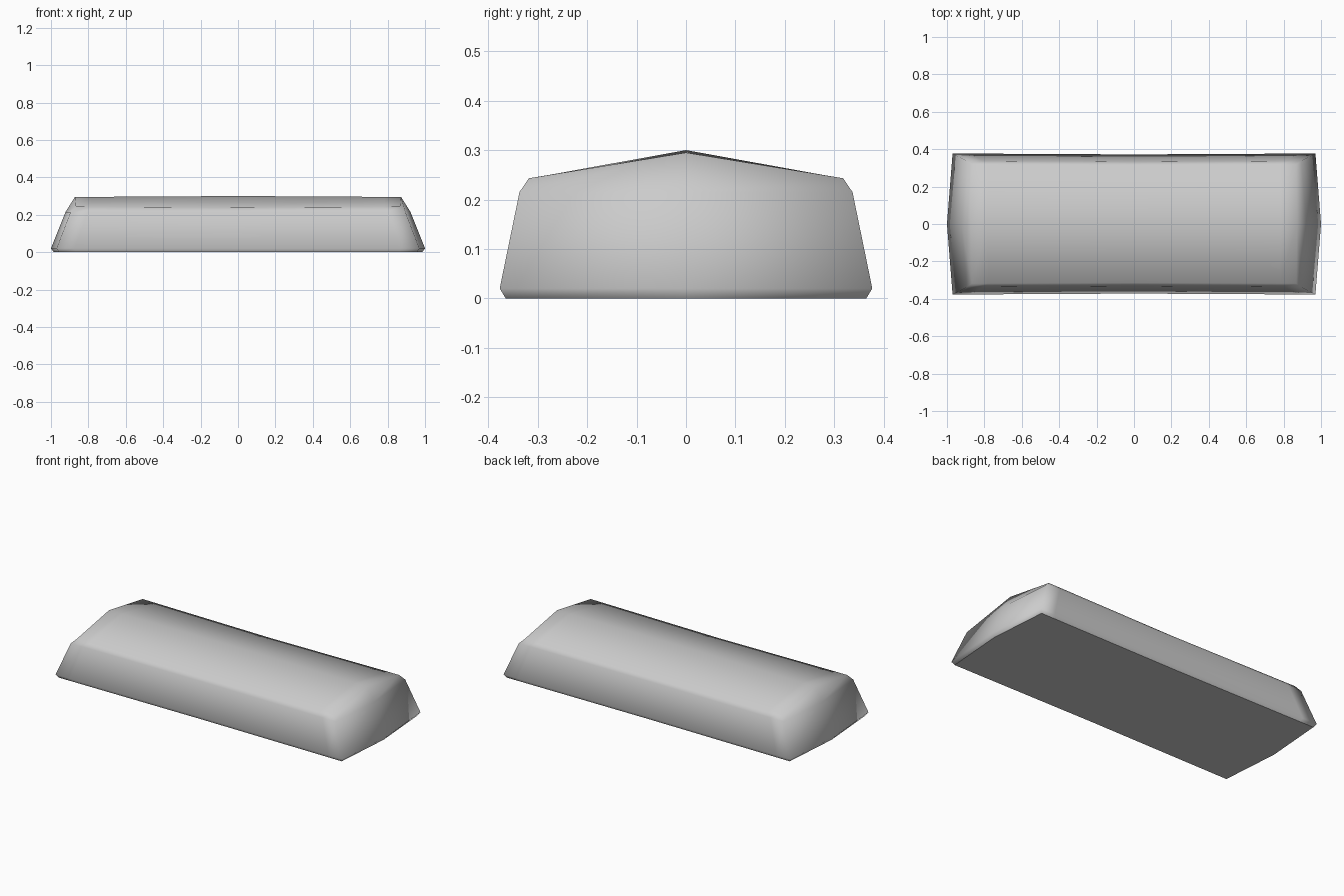
import bpy, bmesh

if "Cube" in bpy.data.objects:
    bpy.data.objects.remove(bpy.data.objects["Cube"])

# Each level: corner x, end-middle x, corner y, mid-side y, z
LEVELS = [
    (0.957, 0.985, 0.365, 0.360, 0.0),
    (0.970, 1.000, 0.377, 0.372, 0.02),
    (0.895, 0.922, 0.337, 0.332, 0.215),
    (0.867, 0.872, 0.318, 0.314, 0.243),
]
COLS = [-1, -0.9, 0, 0.9, 1]   # stations along the length


def point(level, u, v, top=False):
    cx, mx, cy, my, z = level
    x = u * (cx if v else mx)
    y = v * (my + (cy - my) * abs(u))
    if top:  # ridged top, slightly saddle shaped
        z = 0.238 + 0.005 * abs(u) if v else 0.30 - 0.005 * abs(u)
    return x, y, z


# Perimeter order, counter-clockwise seen from above
loop = [(u, -1) for u in COLS] + [(1, 0)] + [(u, 1) for u in reversed(COLS)] + [(-1, 0)]

bm = bmesh.new()
rings = []
for i, lv in enumerate(LEVELS):
    rings.append({k: bm.verts.new(point(lv, *k, top=(i == 3))) for k in loop})

# Sloping side walls and bevels
for a, b in zip(rings, rings[1:]):
    for p, q in zip(loop, loop[1:] + loop[:1]):
        bm.faces.new((a[p], a[q], b[q], b[p]))

# Ridged top
top = rings[-1]
for u in COLS[1:-1]:
    top[(u, 0)] = bm.verts.new(point(LEVELS[-1], u, 0, True))
for u0, u1 in zip(COLS, COLS[1:]):
    for v in (-1, 0):
        bm.faces.new((top[(u0, v)], top[(u1, v)], top[(u1, v + 1)], top[(u0, v + 1)]))

for f in bm.faces:
    f.smooth = True

# Flat underside
base = bm.faces.new([rings[0][k] for k in reversed(loop)])
base.smooth = False
for e in base.edges:
    e.smooth = False
bmesh.ops.triangulate(bm, faces=[base])

mesh = bpy.data.meshes.new("bar_body")
bm.to_mesh(mesh)
bm.free()
bpy.context.collection.objects.link(bpy.data.objects.new("bar_body", mesh))
